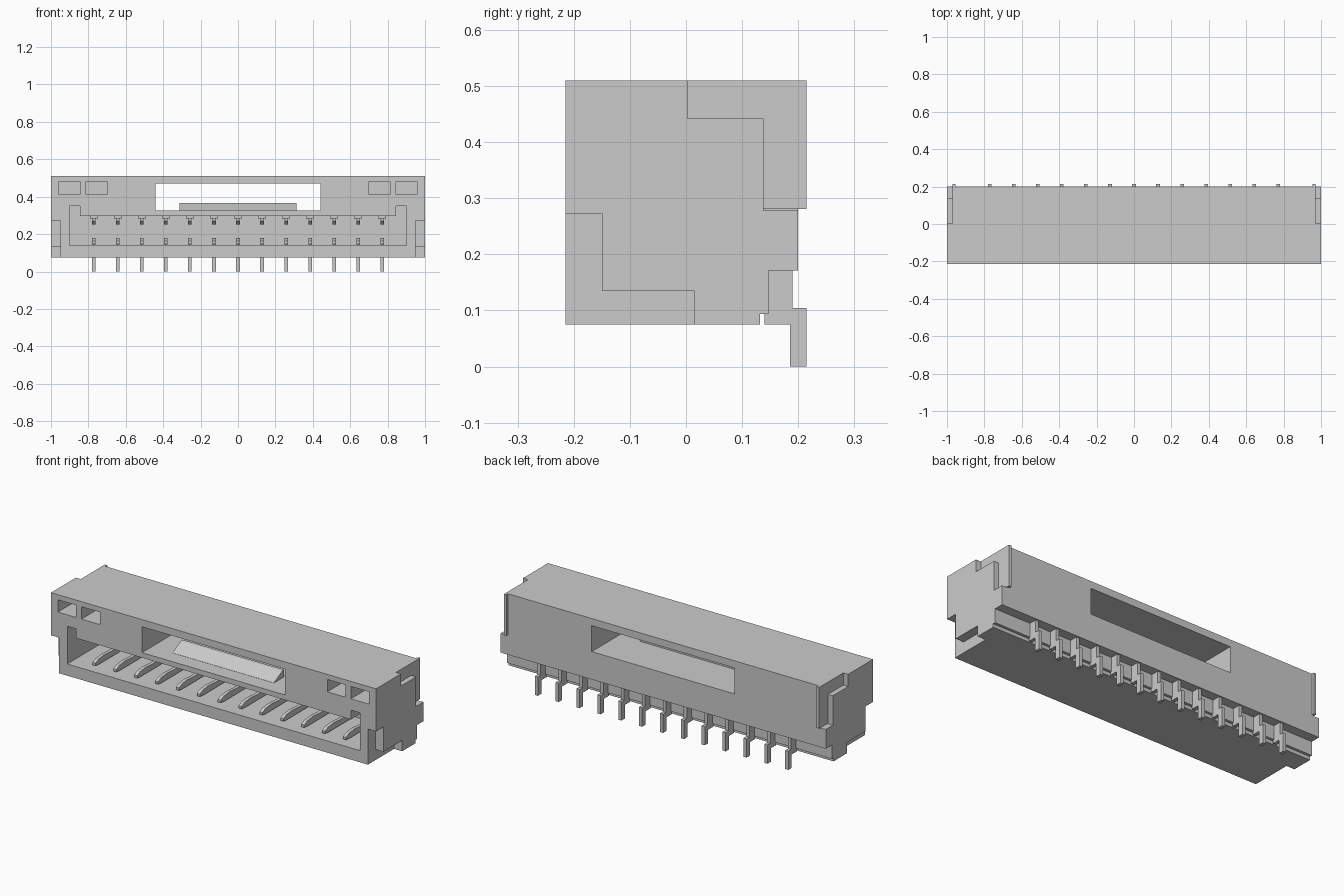
import bpy, bmesh

if "Cube" in bpy.data.objects:
    bpy.data.objects.remove(bpy.data.objects["Cube"])

def prism(name, pts, axis, a, b):
    """Extrude a 2D outline along x (points are y,z) or y (points are x,z)."""
    bm = bmesh.new()
    def co(p, t):
        return (t, p[0], p[1]) if axis == 'x' else (p[0], t, p[1])
    lo = [bm.verts.new(co(p, a)) for p in pts]
    hi = [bm.verts.new(co(p, b)) for p in pts]
    bm.faces.new(lo)
    bm.faces.new(hi[::-1])
    n = len(pts)
    for i in range(n):
        j = (i + 1) % n
        bm.faces.new((lo[i], hi[i], hi[j], lo[j]))
    bmesh.ops.recalc_face_normals(bm, faces=bm.faces[:])
    me = bpy.data.meshes.new(name)
    bm.to_mesh(me)
    bm.free()
    ob = bpy.data.objects.new(name, me)
    bpy.context.collection.objects.link(ob)
    return ob

def rect(u0, u1, v0, v1):
    return [(u0, v0), (u1, v0), (u1, v1), (u0, v1)]

def cut(target, cutter):
    cutter.hide_render = True
    m = target.modifiers.new("cut", 'BOOLEAN')
    m.operation = 'DIFFERENCE'
    m.solver = 'EXACT'
    m.object = cutter
    bpy.context.view_layer.objects.active = target
    bpy.ops.object.modifier_apply(modifier=m.name)
    bpy.data.objects.remove(cutter, do_unlink=True)

# Housing with stepped lower back edge
housing = prism("housing", [(-.215, .075), (.132, .075), (.132, .094), (.147, .094),
                            (.147, .171), (.20, .171), (.20, .51), (-.215, .51)], 'x', -1, 1)

# Mating cavity with raised key slots at both ends
cut(housing, prism("cavity_cutter", [(-.9, .14), (.9, .14), (.9, .35), (.845, .35), (.845, .298),
                                     (-.845, .298), (-.845, .35), (-.9, .35)], 'y', -.3, .10))

# Latch window through the housing
cut(housing, prism("window_cutter", rect(-.44, .44, .326, .47), 'y', -.3, .3))

for s in (-1, 1):
    # Small front pockets
    for a, b in ((.70, .813), (.845, .958)):
        cut(housing, prism("pocket_cutter", rect(s * a, s * b, .413, .482), 'y', -.3, -.02))
    # Side recesses: lower front and upper back
    cut(housing, prism("front_recess_cutter", [(-.3, .273), (-.15, .273), (-.15, .135), (.015, .135),
                                               (.015, .0), (-.3, .0)], 'x', s * .95, s * 1.1))
    cut(housing, prism("back_recess_cutter", [(.003, .6), (.003, .442), (.138, .442), (.138, .278),
                                              (.3, .278), (.3, .6)], 'x', s * .965, s * 1.1))
    # Side plate set in the back recess
    prism("side_plate", [(.003, .51), (.003, .442), (.138, .442), (.138, .281),
                         (.215, .281), (.215, .51)], 'x', s * .955, s * .97)

# Latch ramp on the window floor
prism("latch_ramp", [(-.13, .32), (-.04, .32), (-.04, .366), (-.055, .366), (-.13, .327)], 'x', -.312, .312)

# Contacts: lower tongue, upper arm, roof rib and solder leg
for i in range(-6, 7):
    x, w = i * .1284, .0095
    prism("contact_tongue", [(-.165, .148), (-.165, .162), (-.14, .174), (-.09, .18), (-.03, .176),
                             (.11, .176), (.11, .145), (-.14, .145)], 'x', x - w, x + w)
    prism("contact_arm", [(-.10, .285), (-.10, .27), (-.08, .252), (-.05, .252), (.0, .262),
                          (.11, .262), (.11, .285)], 'x', x - w, x + w)
    prism("roof_rib", rect(-.14, .105, .284, .30), 'x', x - .022, x + .022)
    prism("solder_leg", [(.14, .075), (.185, .075), (.185, 0), (.215, 0), (.215, .104), (.19, .104),
                         (.19, .173), (.14, .173)], 'x', x - w, x + w)
